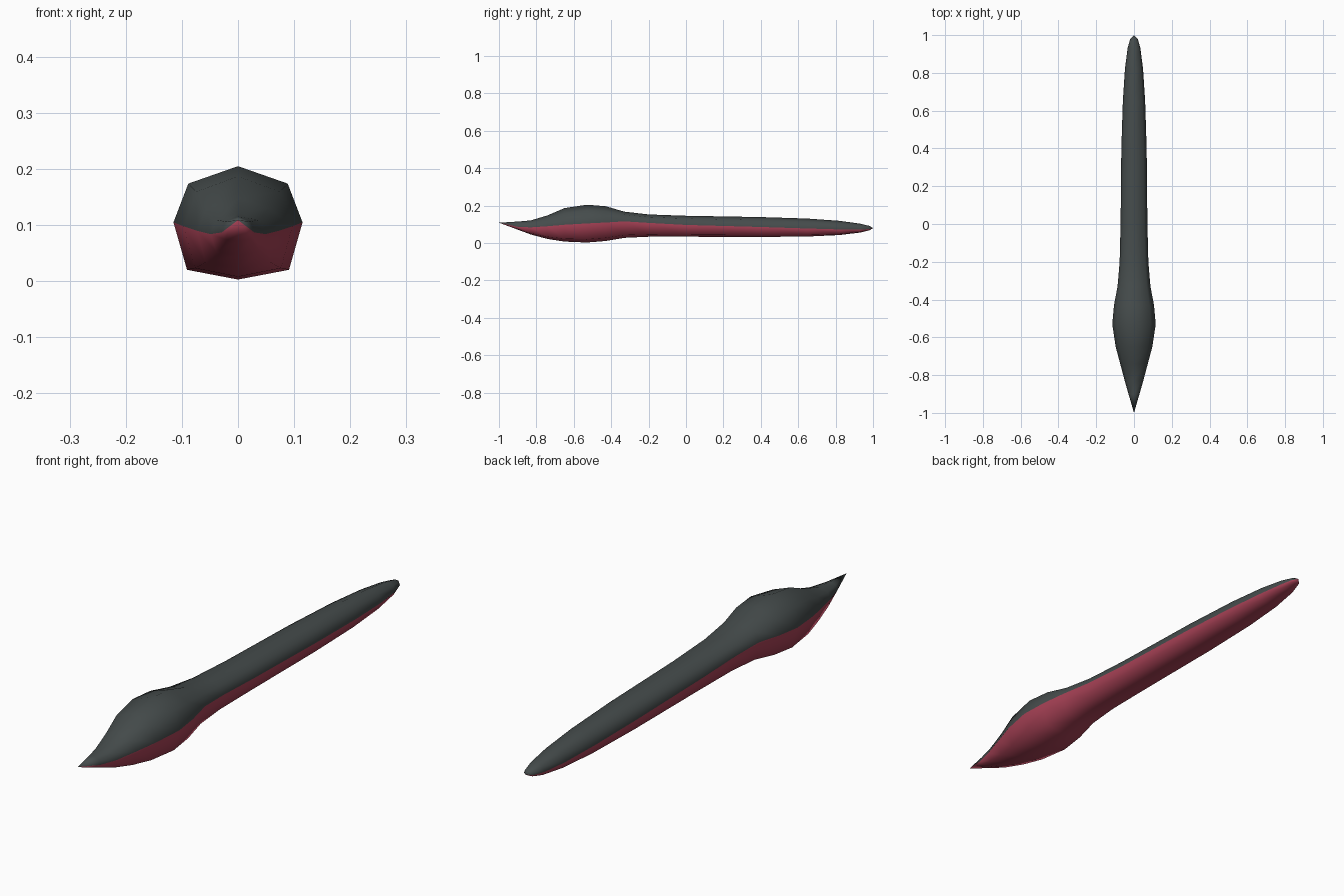
import bpy
import bmesh
import math

default_cube = bpy.data.objects.get("Cube")
if default_cube:
    bpy.data.objects.remove(default_cube, do_unlink=True)


def make_material(name, colour):
    material = bpy.data.materials.new(name)
    material.use_nodes = True
    material.diffuse_color = colour
    shader = material.node_tree.nodes["Principled BSDF"]
    shader.inputs["Base Color"].default_value = colour
    return material


dark_back = make_material("dark grey back", (0.06, 0.072, 0.072, 1))
red_belly = make_material("dusty red belly", (0.38, 0.052, 0.09, 1))

# Body stations from the snout to the tail: y, half width, top, seam, bottom
stations = [
    (-0.9, 0.029, 0.115, 0.087, 0.072),
    (-0.83, 0.049, 0.121, 0.084, 0.046),
    (-0.74, 0.073, 0.148, 0.09, 0.022),
    (-0.65, 0.097, 0.187, 0.098, 0.008),
    (-0.53, 0.115, 0.205, 0.105, 0.003),
    (-0.43, 0.106, 0.197, 0.11, 0.011),
    (-0.33, 0.087, 0.168, 0.116, 0.028),
    (-0.2, 0.076, 0.153, 0.108, 0.034),
    (0, 0.071, 0.146, 0.097, 0.034),
    (0.4, 0.067, 0.139, 0.086, 0.033),
    (0.65, 0.059, 0.131, 0.078, 0.035),
    (0.82, 0.048, 0.119, 0.073, 0.043),
    (0.93, 0.034, 0.104, 0.072, 0.056),
    (0.98, 0.02, 0.092, 0.075, 0.068),
]


def section(bm, y, width, top, seam, bottom):
    """One eight-sided ring, starting at the ridge and going round by +x."""
    shoulder = seam + (top - seam) * 0.69
    keel_side = bottom + (seam - bottom) * 0.17
    half = [(0, top), (width * 0.77, shoulder), (width, seam),
            (width * 0.79, keel_side), (0, bottom)]
    mirrored = [(-x, z) for x, z in reversed(half[1:-1])]
    return [bm.verts.new((x, y, z)) for x, z in half + mirrored]


def material_for(index):
    return 1 if 2 <= index <= 5 else 0


# Worm-like body: dark back above the side seam, red belly below
bm = bmesh.new()
rings = [section(bm, *station) for station in stations]
for front, rear in zip(rings, rings[1:]):
    for i in range(8):
        j = (i + 1) % 8
        face = bm.faces.new((front[i], front[j], rear[j], rear[i]))
        face.material_index = material_for(i)

# Pointed snout and rounded tail end
snout = bm.verts.new((0, -1, 0.109))
tail = bm.verts.new((0, 1, 0.08))
for ring, tip in ((rings[0], snout), (rings[-1], tail)):
    for i in range(8):
        face = bm.faces.new((ring[i], ring[(i + 1) % 8], tip))
        face.material_index = material_for(i)

bmesh.ops.recalc_face_normals(bm, faces=bm.faces)
mesh = bpy.data.meshes.new("body")
bm.to_mesh(mesh)
bm.free()
mesh.materials.append(dark_back)
mesh.materials.append(red_belly)
body = bpy.data.objects.new("body", mesh)
bpy.context.collection.objects.link(body)

bpy.context.view_layer.objects.active = body
body.select_set(True)
bpy.ops.object.shade_smooth_by_angle(angle=math.radians(80))
